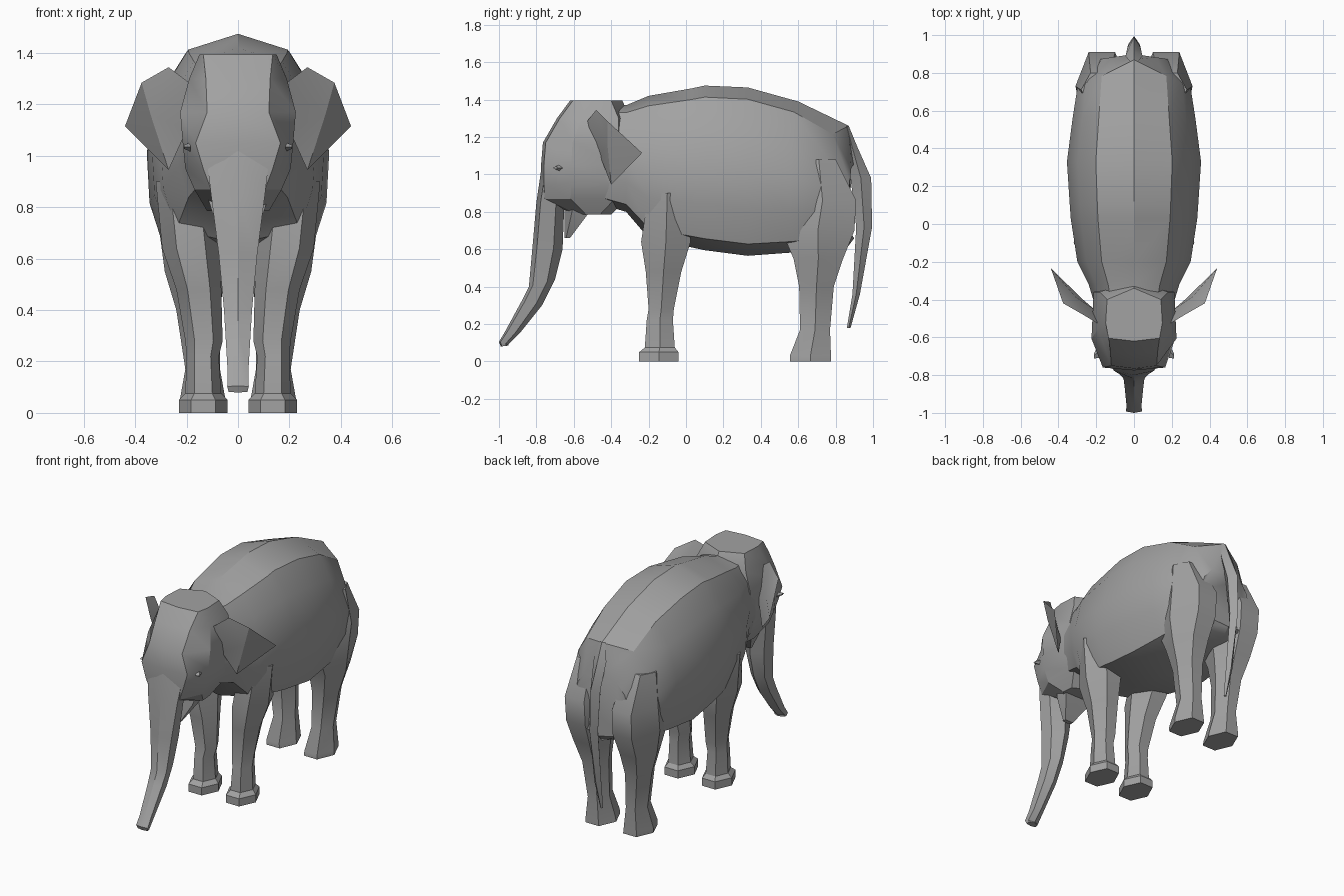
import bpy, bmesh, math
from mathutils import Vector

cube = bpy.data.objects.get("Cube")
if cube:
    bpy.data.objects.remove(cube, do_unlink=True)

GREY = (0.36, 0.36, 0.36, 1)
hide = bpy.data.materials.new("grey hide")
hide.use_nodes = True
hide.diffuse_color = GREY
hide.node_tree.nodes["Principled BSDF"].inputs["Base Color"].default_value = GREY


def finish(name, bm, angle=32):
    """Turn a bmesh into a shaded object."""
    bmesh.ops.recalc_face_normals(bm, faces=bm.faces)
    mesh = bpy.data.meshes.new(name)
    bm.to_mesh(mesh)
    bm.free()
    mesh.materials.append(hide)
    obj = bpy.data.objects.new(name, mesh)
    bpy.context.collection.objects.link(obj)
    bpy.ops.object.select_all(action="DESELECT")
    obj.select_set(True)
    bpy.context.view_layer.objects.active = obj
    bpy.ops.object.shade_smooth_by_angle(angle=math.radians(angle))
    return obj


def loft(name, rings, angle=32):
    """Skin a list of equal rings and cap both ends."""
    bm = bmesh.new()
    rows = [[bm.verts.new(p) for p in ring] for ring in rings]
    n = len(rows[0])
    for a, b in zip(rows, rows[1:]):
        for i in range(n):
            j = (i + 1) % n
            bm.faces.new((a[i], a[j], b[j], b[i]))
    bm.faces.new(rows[0])
    bm.faces.new(rows[-1])
    return finish(name, bm, angle)


def symmetric(half):
    """Close a half ring whose first and last points lie on the centre plane."""
    return half + [(-x, y, z) for x, y, z in reversed(half[1:-1])]


def both_sides(build, name, *args):
    for prefix, side in (("left", 1), ("right", -1)):
        build(f"{prefix}_{name}", side, *args)


# Body: cross-sections from neck to rump
SECTION = [(0, 1), (0.57, 0.93), (0.84, 0.76), (1, 0.5), (0.97, 0.28), (0.8, 0.07), (0, 0)]


def body_ring(y, top, bottom, width, lean=0):
    return symmetric([(width * u, y - lean * u, bottom + (top - bottom) * v) for u, v in SECTION])


loft("body", [body_ring(*s) for s in (
    (-0.52, 1.37, 0.86, 0.18), (-0.32, 1.37, 0.80, 0.24), (-0.2, 1.42, 0.66, 0.30),
    (0.03, 1.46, 0.61, 0.335), (0.1, 1.475, 0.595, 0.34), (0.33, 1.465, 0.565, 0.355),
    (0.6, 1.39, 0.585, 0.325, 0.04), (0.87, 1.26, 0.62, 0.3, 0.15), (0.9, 1.06, 0.66, 0.2, 0.03))])


# Head: horizontal slices from crown to jaw
def head_ring(z, front, back, face, cheek):
    middle = front + 0.34 * (back - front)
    return symmetric([(0, front, z), (face, front + 0.015, z), (cheek, middle, z),
                      (cheek * 0.95, back - 0.06, z), (0, back, z)])


loft("head", [head_ring(*s) for s in (
    (1.395, -0.62, -0.34, 0.135, 0.15), (1.3, -0.69, -0.3, 0.125, 0.19),
    (1.17, -0.765, -0.3, 0.12, 0.225), (1.05, -0.775, -0.3, 0.165, 0.215),
    (0.95, -0.775, -0.3, 0.135, 0.205), (0.87, -0.77, -0.32, 0.105, 0.17),
    (0.785, -0.6, -0.4, 0.06, 0.12))], 25)


# Trunk: hexagonal sections with a ridge down the front
def trunk_ring(front_y, front_z, back_y, back_z, width):
    front, back = Vector((0, front_y, front_z)), Vector((0, back_y, back_z))
    at = lambda x, t: tuple(front.lerp(back, t) + Vector((x, 0, 0)))
    return symmetric([at(0, 0), at(width, 0.15), at(width * 0.9, 0.7), at(0, 1)])


loft("trunk", [trunk_ring(*s) for s in (
    (-0.775, 1.02, -0.62, 0.98, 0.125), (-0.8, 0.85, -0.65, 0.85, 0.105),
    (-0.82, 0.62, -0.66, 0.6, 0.075), (-0.84, 0.4, -0.7, 0.44, 0.055),
    (-0.875, 0.33, -0.77, 0.3, 0.05), (-0.97, 0.155, -0.89, 0.15, 0.04),
    (-1.0, 0.105, -0.95, 0.09, 0.042), (-0.99, 0.08, -0.95, 0.085, 0.036))], 28)


# Lower lip: a wedge tapering down behind the trunk
loft("lower_lip", [symmetric([(0, y - d, z), (w, y - d * 0.4, z), (w, y + d, z), (0, y + d, z)])
                   for y, z, w, d in ((-0.56, 0.88, 0.13, 0.09), (-0.59, 0.78, 0.1, 0.06),
                                      (-0.635, 0.66, 0.03, 0.015))])


# Tail: thin tapering strand hanging from the rump
loft("tail", [symmetric([(0, outer, z), (w, (outer + inner) / 2, z), (0, inner, z)])
              for z, outer, inner, w in (
    (1.26, 0.87, 0.85, 0.02), (1.15, 0.915, 0.86, 0.045), (0.98, 0.99, 0.88, 0.035),
    (0.72, 0.995, 0.91, 0.03), (0.36, 0.93, 0.89, 0.025), (0.18, 0.88, 0.86, 0.01))])


# Legs: hexagonal rings given by height and x, y limits
def leg(name, side, rings):
    def ring(z, x0, x1, y0, y1):
        cx, cy, rx, ry = (x0 + x1) / 2, (y0 + y1) / 2, (x1 - x0) / 2, (y1 - y0) / 2
        corners = [(-1, 0), (-0.5, -1), (0.5, -1), (1, 0), (0.5, 1), (-0.5, 1)]
        return [(side * (cx + rx * u), cy + ry * v, z) for u, v in corners]
    loft(name, [ring(*r) for r in rings])


both_sides(leg, "front_leg", (
    (0, 0.04, 0.23, -0.25, -0.04), (0.05, 0.04, 0.23, -0.25, -0.04),
    (0.075, 0.065, 0.205, -0.22, -0.06), (0.22, 0.075, 0.2, -0.21, -0.07),
    (0.28, 0.06, 0.205, -0.2, -0.065), (0.48, 0.065, 0.24, -0.215, -0.025),
    (0.64, 0.07, 0.295, -0.24, 0.025), (0.9, 0.1, 0.32, -0.2, 0)))
both_sides(leg, "hind_leg", (
    (0, 0.04, 0.23, 0.555, 0.775), (0.03, 0.045, 0.23, 0.555, 0.775),
    (0.17, 0.07, 0.205, 0.61, 0.77), (0.4, 0.07, 0.24, 0.605, 0.79),
    (0.55, 0.05, 0.285, 0.575, 0.84), (0.7, 0.03, 0.305, 0.51, 0.9),
    (0.86, 0.03, 0.31, 0.55, 0.91), (1.08, 0.08, 0.28, 0.62, 0.8)))


# Ears: outline fanned to a dished front and a bulging back
def ear(name, side):
    outline = [(0.17, -0.54, 1.27), (0.27, -0.48, 1.345), (0.375, -0.42, 1.285),
               (0.44, -0.235, 1.115), (0.27, -0.4, 0.945), (0.2, -0.46, 1.1)]
    bm = bmesh.new()
    rim = [bm.verts.new((side * x, y, z)) for x, y, z in outline]
    for x, y in ((0.31, -0.385), (0.34, -0.42)):
        hub = bm.verts.new((side * x, y, 1.16))
        for a, b in zip(rim, rim[1:] + rim[:1]):
            bm.faces.new((a, b, hub))
    finish(name, bm)


both_sides(ear, "ear")


# Eyelids: small folded wedges on the cheeks
def eyelid(name, side):
    bm = bmesh.new()
    bmesh.ops.create_cone(bm, cap_ends=True, segments=4, radius1=0.03, radius2=0.012, depth=0.025)
    for v in bm.verts:
        v.co = (side * (0.198 + v.co.z), -0.685 + v.co.x * 1.2 - v.co.z, 1.035 + v.co.y * 0.6)
    finish(name, bm)


both_sides(eyelid, "eyelid")
